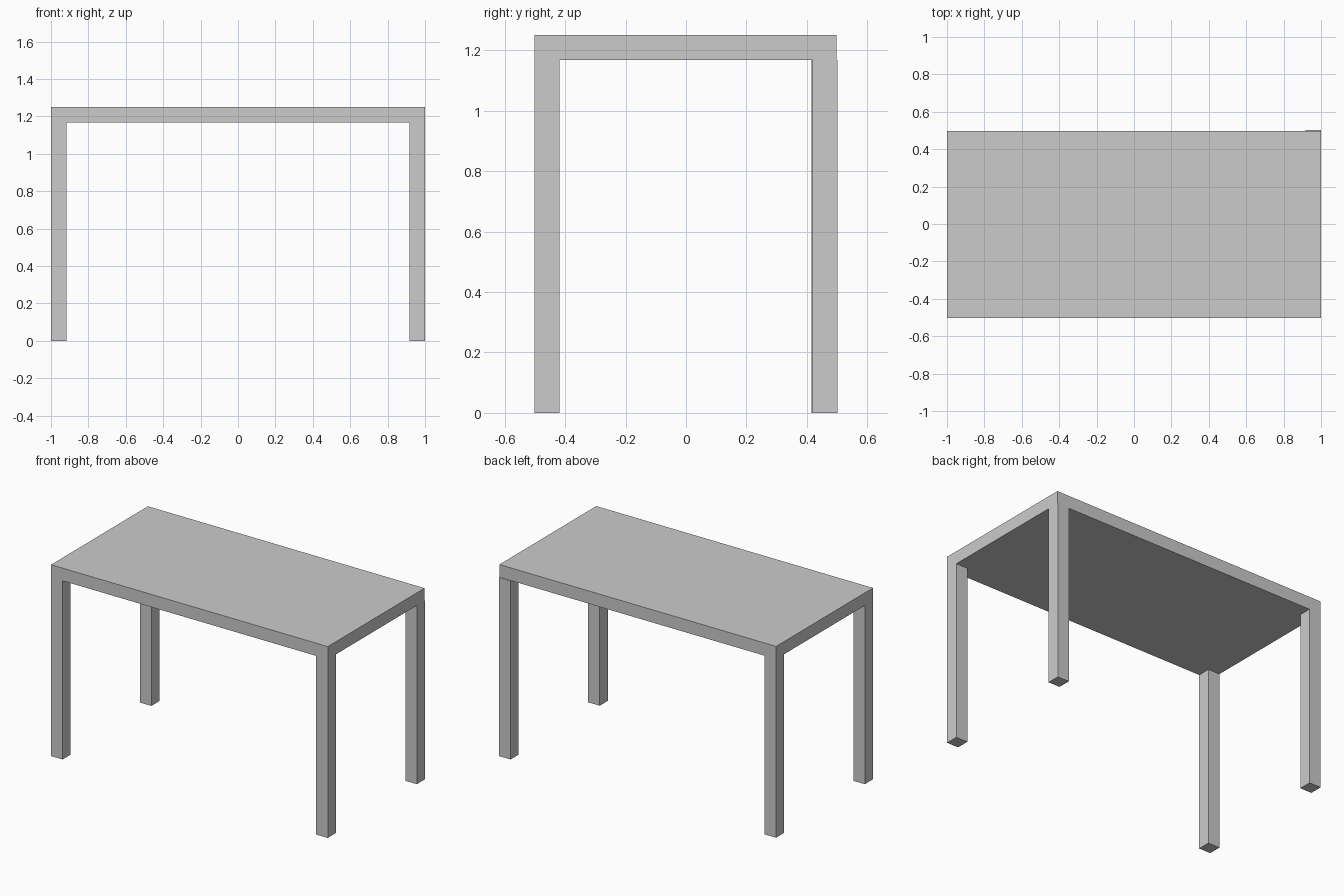
import bpy

if "Cube" in bpy.data.objects:
    bpy.data.objects.remove(bpy.data.objects["Cube"])

LEG = 0.0835          # leg thickness
UNDER, TOP = 1.167, 1.25
FRONT, BACK = -0.5015, 0.498


def box(name, lo, hi):
    """Axis-aligned box between two corners."""
    centre = [(a + b) / 2 for a, b in zip(lo, hi)]
    bpy.ops.mesh.primitive_cube_add(size=1, location=centre)
    obj = bpy.context.object
    obj.name = name
    obj.scale = [b - a for a, b in zip(lo, hi)]
    bpy.ops.object.transform_apply(location=False, rotation=False, scale=True)
    return obj


# Table top slab
box("table_top", (-1, FRONT, UNDER), (1, BACK, TOP))

# Four corner legs; the back right one stands slightly proud of the top
legs = {
    "front_left_leg": (-1, FRONT),
    "front_right_leg": (1 - LEG, FRONT),
    "back_left_leg": (-1, BACK - LEG),
    "back_right_leg": (1 - LEG, BACK - LEG + 0.0035),
}
for name, (x, y) in legs.items():
    box(name, (x, y, 0), (x + LEG, y + LEG, UNDER))
